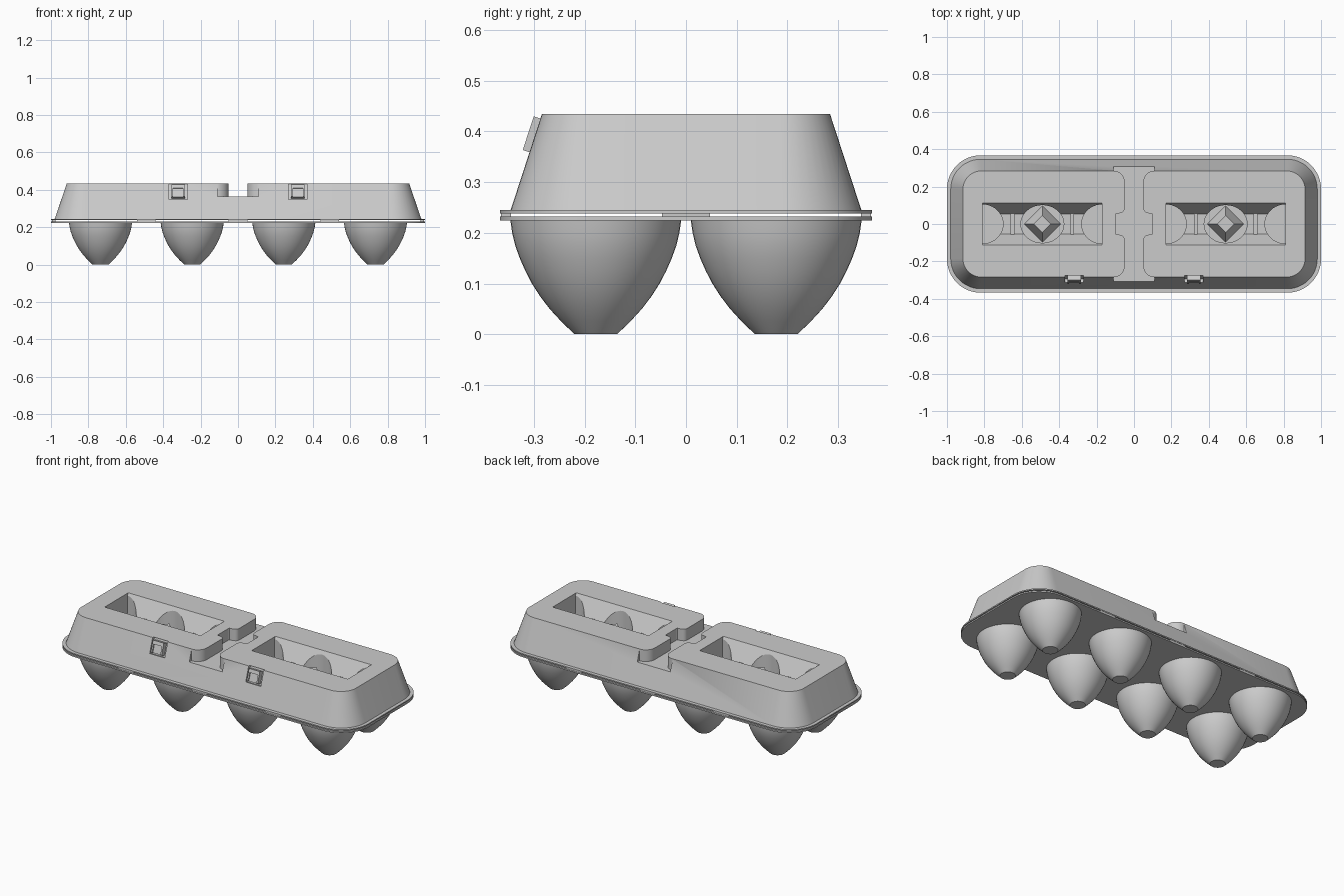
import bpy, bmesh
from math import sin, cos, pi, atan2
from mathutils import Matrix

if "Cube" in bpy.data.objects:
    bpy.data.objects.remove(bpy.data.objects["Cube"])


def make(name, bm):
    bmesh.ops.recalc_face_normals(bm, faces=bm.faces)
    me = bpy.data.meshes.new(name)
    bm.to_mesh(me)
    bm.free()
    ob = bpy.data.objects.new(name, me)
    bpy.context.collection.objects.link(ob)
    return ob


def loft(name, rings):
    bm = bmesh.new()
    loops = [[bm.verts.new(p) for p in r] for r in rings]
    n = len(loops[0])
    for a, b in zip(loops, loops[1:]):
        for i in range(n):
            j = (i + 1) % n
            bm.faces.new((a[i], a[j], b[j], b[i]))
    bm.faces.new(loops[0])
    bm.faces.new(loops[-1])
    return make(name, bm)


def rounded(z, hx, hy, r, seg=12):
    pts = []
    for k, (sx, sy) in enumerate(((1, 1), (-1, 1), (-1, -1), (1, -1))):
        for i in range(seg + 1):
            a = (k + i / seg) * pi / 2
            pts.append((sx * (hx - r) + r * cos(a), sy * (hy - r) + r * sin(a), z))
    return pts


def circle(z, r, cx=0, cy=0, n=48):
    return [(cx + r * cos(2 * pi * i / n), cy + r * sin(2 * pi * i / n), z) for i in range(n)]


def prism(name, pts, z0, z1):
    return loft(name, [[(x, y, z) for x, y in pts] for z in (z0, z1)])


def box(name, c, s, tilt=0):
    bm = bmesh.new()
    m = Matrix.Translation(c) @ Matrix.Rotation(tilt, 4, 'X') @ Matrix.Diagonal((*s, 1))
    bmesh.ops.create_cube(bm, size=1, matrix=m)
    return make(name, bm)


def carve(ob, cutters):
    for c in cutters:
        c.hide_render = True
        m = ob.modifiers.new("cut", 'BOOLEAN')
        m.operation, m.solver, m.object = 'DIFFERENCE', 'EXACT', c
    bpy.context.view_layer.update()
    me = bpy.data.meshes.new_from_object(ob.evaluated_get(bpy.context.evaluated_depsgraph_get()))
    ob.modifiers.clear()
    ob.data = me
    for c in cutters:
        bpy.data.objects.remove(c)


# tray: flat rim and eight egg cups
loft("tray_rim", [rounded(z, 1, .367, .18) for z in (.224, .232)])
profile = [(0, .042), (.025, .068), (.05, .091), (.075, .110), (.1, .126), (.125, .139),
           (.15, .150), (.175, .159), (.2, .165), (.228, .169)]
for x in (-.735, -.245, .245, .735):
    for y in (-.178, .178):
        loft("egg_cup", [circle(z, r, x, y) for z, r in profile])

# small spacers between the two rims
for x in (-.49, 0, .49):
    for y in (-.355, .355):
        box("rim_spacer", (x, y, .235), (.1, .02, .008))
for x in (-.985, .985):
    box("rim_spacer", (x, 0, .235), (.02, .095, .008))

# lid: rim flange and tapering walls
lid = loft("lid", [rounded(.238, 1, .367, .18), rounded(.245, 1, .367, .18),
                   rounded(.245, .98, .346, .16), rounded(.435, .915, .284, .1)])
cutters = []

# cross groove with rounded flares at the ends and the middle
side = []
for i in range(7):
    a = pi / 2 * i / 6
    side.append((.05 + .03 * (1 - cos(a)) + .015 * sin(a) ** 8, .085 - .03 * sin(a)))
side = [(.098, .0), (.098, .05)] + side[::-1]
for i in range(9):
    a = pi / 2 * i / 8
    side.append((.05 + .06 * (1 - cos(a)), .225 + .06 * sin(a)))
side.append((.11, .45))
right = [(x, -y) for x, y in side[:0:-1]] + side
cutters.append(prism("groove_cut", right + [(-x, y) for x, y in reversed(right)], .365, .6))

# display pockets: sloped trough with curved niches in the middle and at the ends
for cx in (-.49, .49):
    section = [(-.053, .33), (.053, .33), (.121, .45), (-.121, .45)]
    cutters.append(loft("trough_cut", [[(cx + d, y, z) for y, z in section] for d in (-.32, .32)]))
    cutters.append(prism("niche_cut", [(cx + .115 * cos(i * pi / 20), .101 * sin(i * pi / 20))
                                       for i in range(40)], .27, .46))
    for s in (-1, 1):
        cutters.append(prism("end_niche_cut", [(cx + s * (.32 - .11 * sin(i * pi / 20)),
                                                .105 * cos(i * pi / 20)) for i in range(21)], .27, .46))
        box("pocket_rib", (cx + s * .16, 0, .333), (.02, .11, .016))
    # post with a diamond top
    loft("pocket_post", [circle(z, r, cx, 0, 4) for z, r in ((.265, .1), (.36, .046))])

# front latches: recess in the wall and a hollow tab
tilt = -atan2(.062, .19)
tabs = []
for x in (-.32, .32):
    cutters.append(box("latch_cut", (x, -.3, .394), (.1, .042, .093), tilt))
    tab = box("latch_tab", (x, -.297, .392), (.072, .03, .07), tilt)
    carve(tab, [box("tab_cut", (x, -.315, .386), (.054, .016, .05), tilt)])

carve(lid, cutters)

# smooth the curved surfaces, keep crisp edges
bpy.ops.object.select_all(action='DESELECT')
for ob in bpy.context.scene.objects:
    ob.select_set(True)
bpy.context.view_layer.objects.active = lid
bpy.ops.object.shade_smooth_by_angle(angle=.5)
